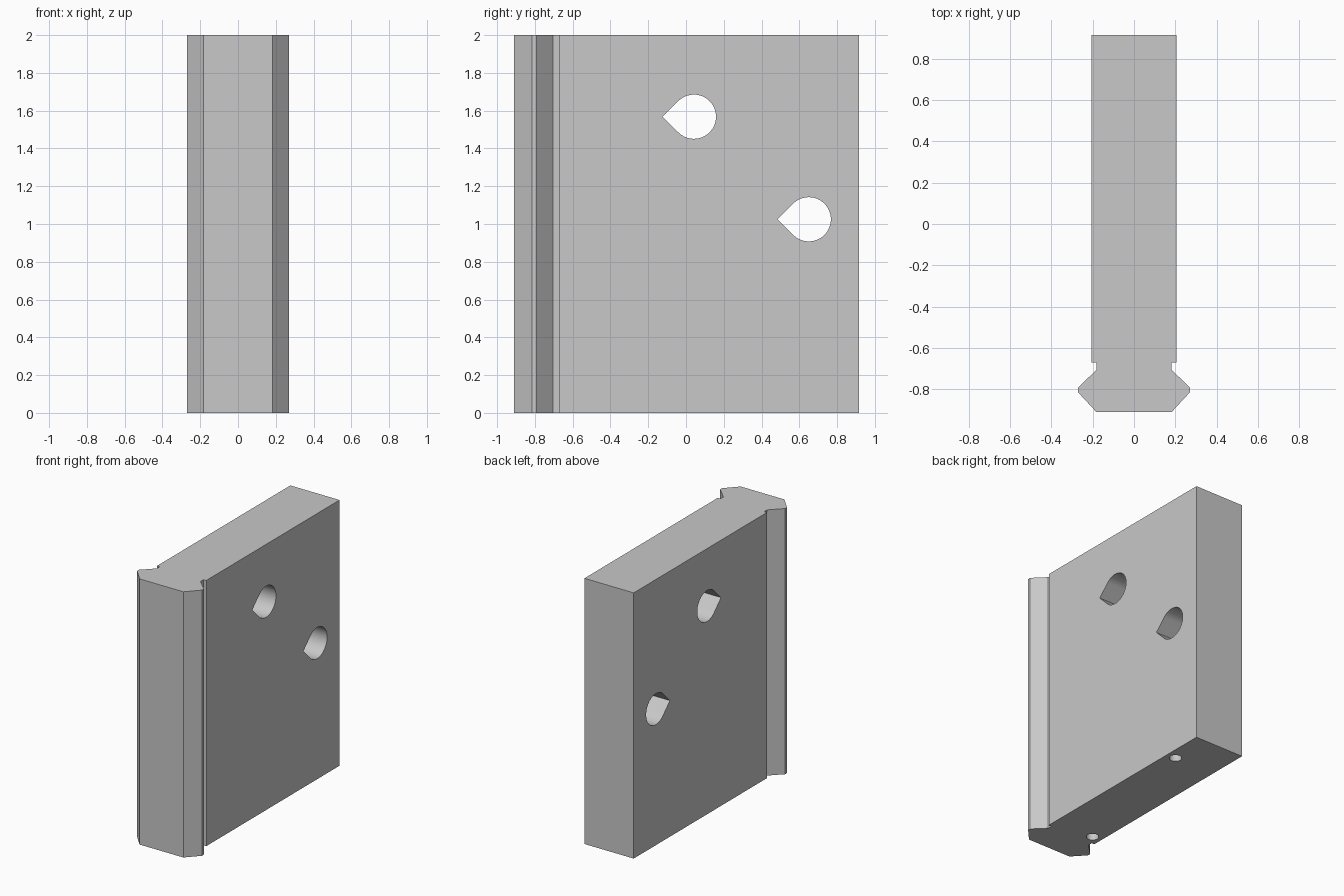
import bpy, bmesh, math
from mathutils import Vector

cube = bpy.data.objects.get("Cube")
if cube:
    bpy.data.objects.remove(cube, do_unlink=True)

grey = bpy.data.materials.new("light grey")
grey.use_nodes = True
grey.diffuse_color = (0.58, 0.58, 0.58, 1)
grey.node_tree.nodes["Principled BSDF"].inputs["Base Color"].default_value = grey.diffuse_color


def prism(name, outline, sweep):
    """Extrude a closed outline of 3D points along the sweep vector."""
    bm = bmesh.new()
    face = bm.faces.new([bm.verts.new(p) for p in outline])
    out = bmesh.ops.extrude_face_region(bm, geom=[face])
    moved = [g for g in out["geom"] if isinstance(g, bmesh.types.BMVert)]
    bmesh.ops.translate(bm, verts=moved, vec=Vector(sweep))
    bmesh.ops.recalc_face_normals(bm, faces=bm.faces)
    mesh = bpy.data.meshes.new(name)
    bm.to_mesh(mesh)
    bm.free()
    mesh.materials.append(grey)
    obj = bpy.data.objects.new(name, mesh)
    bpy.context.collection.objects.link(obj)
    return obj


def arc(radius, start, end, steps):
    angles = [start + (end - start) * i / steps for i in range(steps + 1)]
    return [(radius * math.cos(a), radius * math.sin(a)) for a in angles]


# Slab with a notched, bevelled tongue along its front edge
half = [(0.205, 0.915), (0.205, -0.67), (0.182, -0.67), (0.182, -0.705),
        (0.27, -0.792), (0.27, -0.815), (0.182, -0.91)]
outline = half + [(-x, y) for x, y in reversed(half)]
slab = prism("slab", [(x, y, 0) for x, y in outline], (0, 0, 2))

cutters = []

# Teardrop holes through the sides, points towards the front
radius = 0.117
teardrop = arc(radius, -0.75 * math.pi, 0.75 * math.pi, 48) + [(-radius * math.sqrt(2), 0)]
for y, z in ((0.042, 1.568), (0.65, 1.025)):
    cutters.append(prism("teardrop_cutter", [(-0.5, y + a, z + b) for a, b in teardrop], (1, 0, 0)))

# Blind pin holes in the base, on opposite corners
circle = arc(0.043, 0, 2 * math.pi, 32)[:-1]
for side in (1, -1):
    cutters.append(prism("pin_cutter", [(side * 0.13 + a, side * 0.6 + b, -0.1) for a, b in circle], (0, 0, 0.3)))

bpy.ops.object.select_all(action="DESELECT")
slab.select_set(True)
bpy.context.view_layer.objects.active = slab
for cutter in cutters:
    cutter.hide_render = True
    mod = slab.modifiers.new("hole", "BOOLEAN")
    mod.operation = "DIFFERENCE"
    mod.solver = "EXACT"
    mod.object = cutter
    bpy.ops.object.modifier_apply(modifier=mod.name)
    bpy.data.objects.remove(cutter, do_unlink=True)

bpy.ops.object.shade_smooth_by_angle(angle=math.radians(25))
